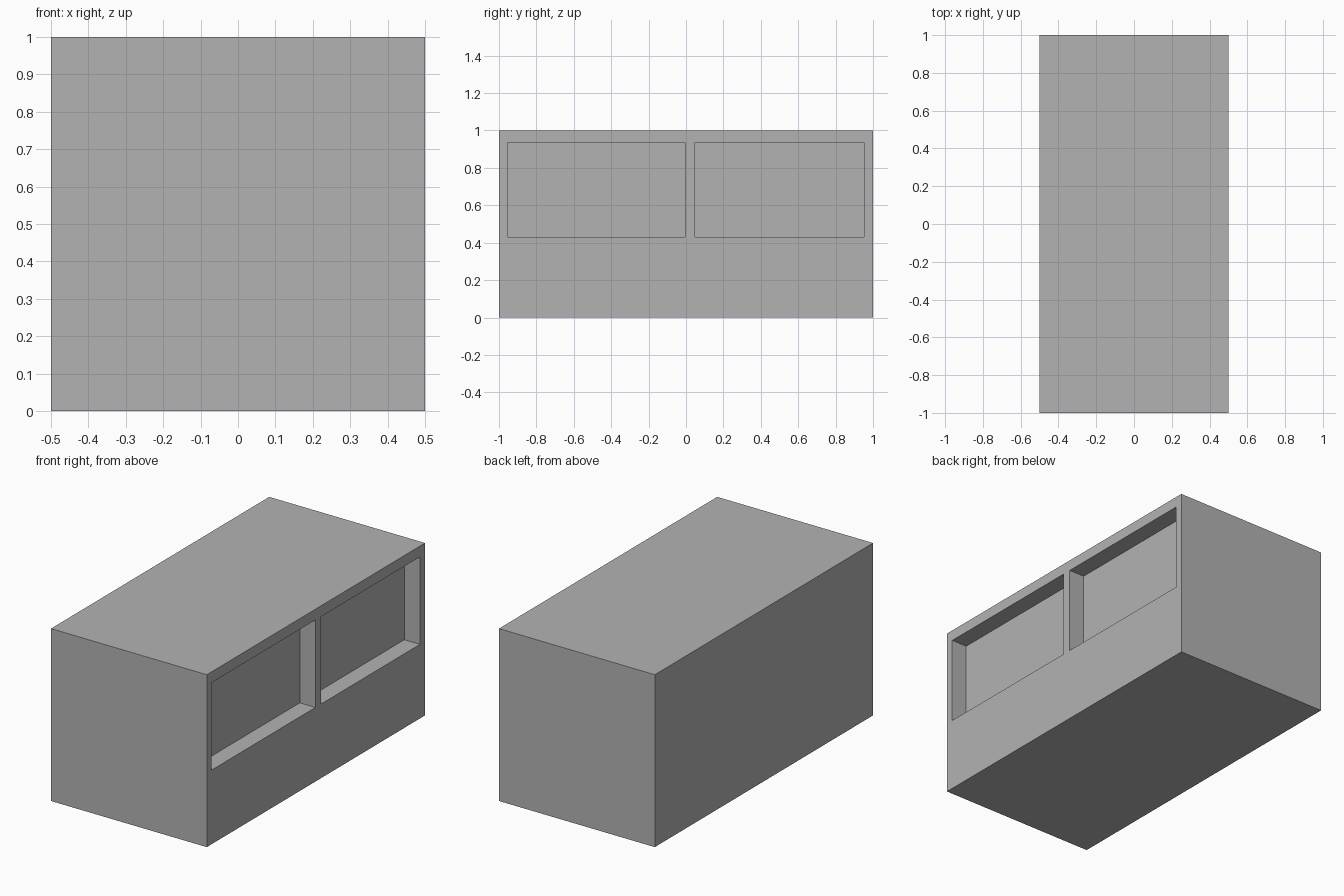
import bpy
import bmesh
from mathutils import Matrix, Vector

default_cube = bpy.data.objects.get("Cube")
if default_cube:
    bpy.data.objects.remove(default_cube, do_unlink=True)

SIZE = Vector((1.0, 2.0, 1.0))
OPENINGS = [(-0.955, -0.005), (0.047, 0.953)]  # y ranges
SILL, HEAD = 0.43, 0.937
DEPTH = 0.1

# Plain grey material
grey = bpy.data.materials.new("plain grey")
grey.use_nodes = True
color = (0.45, 0.45, 0.45, 1.0)
grey.diffuse_color = color
grey.node_tree.nodes["Principled BSDF"].inputs["Base Color"].default_value = color

# Solid box body standing on the ground
bm = bmesh.new()
bmesh.ops.create_cube(bm, size=1.0)
bmesh.ops.transform(bm, matrix=Matrix.Diagonal(SIZE.to_4d()), verts=bm.verts)
bmesh.ops.translate(bm, vec=(0, 0, SIZE.z / 2), verts=bm.verts)


def side_faces():
    return [f for f in bm.faces if f.normal.x > 0.9]


def cut_side(point, normal):
    faces = side_faces()
    edges = list({e for f in faces for e in f.edges})
    verts = list({v for f in faces for v in f.verts})
    bmesh.ops.bisect_plane(bm, geom=verts + edges + faces,
                           plane_co=point, plane_no=normal)
    bm.normal_update()


# Cut the open side along the borders of both recesses
bm.normal_update()
for z in (SILL, HEAD):
    cut_side((0, 0, z), (0, 0, 1))
for opening in OPENINGS:
    for y in opening:
        cut_side((0, y, 0), (0, 1, 0))

# Push the two window panels inward
panels = []
for f in side_faces():
    c = f.calc_center_median()
    if SILL < c.z < HEAD and any(a < c.y < b for a, b in OPENINGS):
        panels.append(f)
for panel in panels:
    pushed = bmesh.ops.extrude_discrete_faces(bm, faces=[panel])["faces"][0]
    bmesh.ops.translate(bm, vec=(-DEPTH, 0, 0), verts=pushed.verts)
bmesh.ops.recalc_face_normals(bm, faces=bm.faces)

mesh = bpy.data.meshes.new("box_body")
bm.to_mesh(mesh)
bm.free()
mesh.materials.append(grey)
body = bpy.data.objects.new("box_body", mesh)
bpy.context.collection.objects.link(body)
